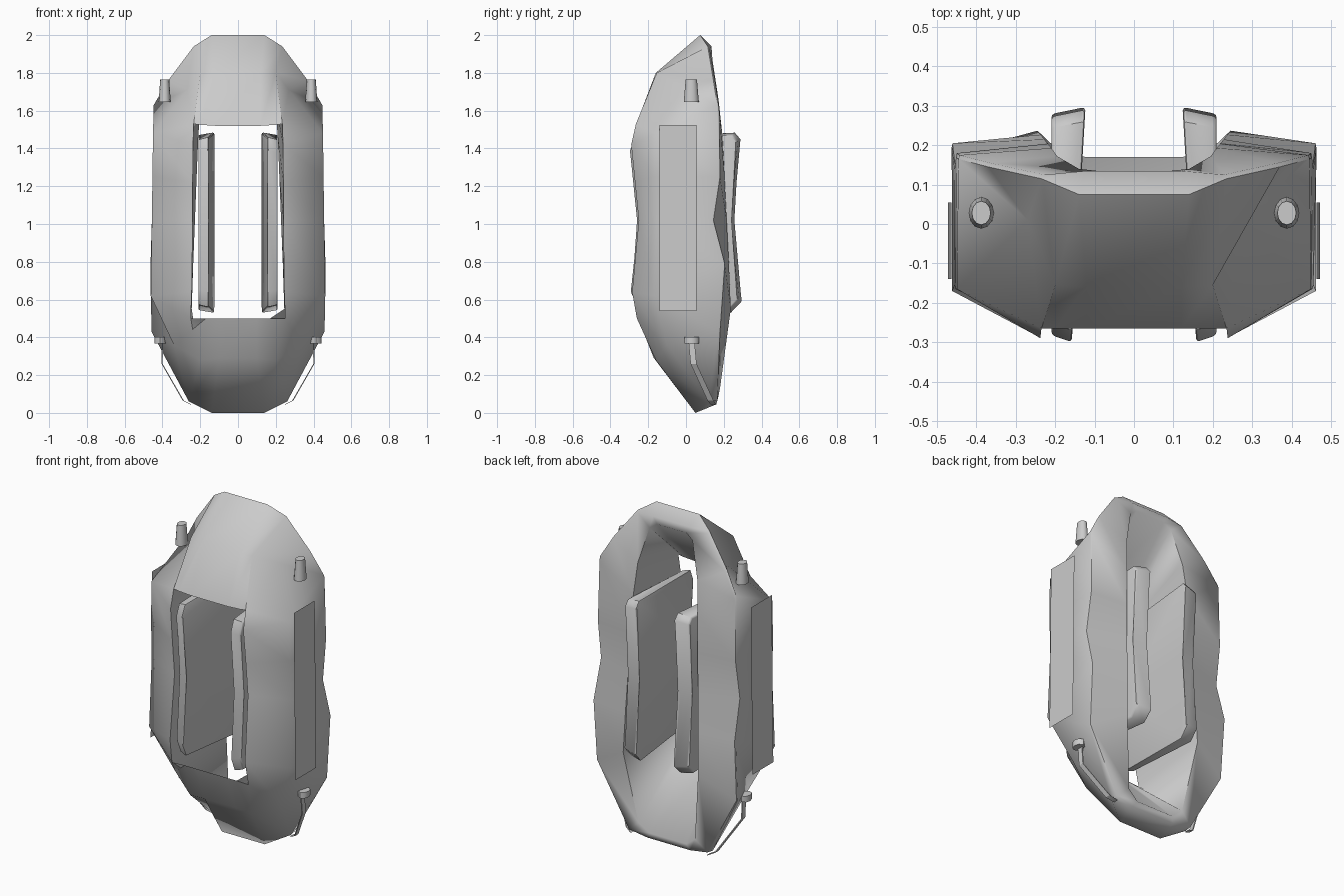
import bpy, bmesh, math
from mathutils import Vector

cube = bpy.data.objects.get("Cube")
if cube:
    bpy.data.objects.remove(cube)

grey = bpy.data.materials.new("light_grey")
grey.use_nodes = True
grey.diffuse_color = (0.6, 0.6, 0.6, 1)
grey.node_tree.nodes["Principled BSDF"].inputs["Base Color"].default_value = (0.6, 0.6, 0.6, 1)


def finish(name, bm, smooth=30):
    bmesh.ops.recalc_face_normals(bm, faces=bm.faces[:])
    mesh = bpy.data.meshes.new(name)
    bm.to_mesh(mesh)
    bm.free()
    mesh.materials.append(grey)
    ob = bpy.data.objects.new(name, mesh)
    bpy.context.collection.objects.link(ob)
    bpy.ops.object.select_all(action="DESELECT")
    ob.select_set(True)
    bpy.context.view_layer.objects.active = ob
    bpy.ops.object.shade_smooth_by_angle(angle=math.radians(smooth))
    return ob


def closed_loop(half):
    """Mirror a left-hand half outline into a full ring."""
    return half + [(-x, y, z) for x, y, z in reversed(half)]


def loft(bm, loops, wrap):
    rings = [[bm.verts.new(p) for p in loop] for loop in loops]
    pairs = list(zip(rings, rings[1:])) + ([(rings[-1], rings[0])] if wrap else [])
    for a, b in pairs:
        for i in range(len(a)):
            j = (i + 1) % len(a)
            bm.faces.new((a[i], a[j], b[j], b[i]))
    return rings


# Hull ring: front opening, shoulder, outer rim, rear lip and rear opening
front_opening = [(.12, -.265, 1.52), (.2, -.265, 1.525), (.235, -.265, 1.53),
                 (.238, -.29, 1.42), (.24, -.27, 1.22), (.24, -.25, 1.02),
                 (.245, -.285, .64), (.25, -.26, .5), (.17, -.255, .5), (.1, -.255, .5)]
shoulder = [(.12, -.16, 1.8), (.2, -.155, 1.8), (.27, .01, 1.71),
            (.45, -.165, 1.48), (.453, -.165, 1.25), (.456, -.155, 1.02),
            (.462, -.17, .62), (.34, -.1, .36), (.2, -.16, .28), (.1, -.17, .29)]
rim = [(.14, .075, 2), (.235, .115, 1.94), (.37, .145, 1.76),
       (.446, .165, 1.63), (.452, .17, 1.25), (.456, .135, 1.02),
       (.463, .195, .79), (.458, .17, .43), (.26, .12, .06), (.14, .05, 0)]
rear_lip = [(.12, .135, 1.94), (.228, .125, 1.93), (.365, .155, 1.75),
            (.443, .175, 1.61), (.45, .18, 1.25), (.454, .145, 1.02),
            (.461, .205, .79), (.456, .18, .43), (.257, .165, .065), (.14, .16, .045)]
rear_opening = [(.095, .135, 1.9), (.14, .14, 1.87), (.195, .172, 1.66),
                (.21, .193, 1.47), (.219, .204, 1.25), (.228, .215, 1.02),
                (.237, .227, .79), (.245, .237, .55), (.185, .18, .13), (.12, .17, .08)]
bm = bmesh.new()
rings = loft(bm, [closed_loop(h) for h in
                  (front_opening, shoulder, rim, rear_lip, rear_opening)], True)
# Fold lines where the shoulder drops to the side ledges
for ring, i, j in ((1, 2, 3), (1, 7, 8), (0, 2, 1), (0, 2, 3)):
    for a, b in ((i, j), (-1 - i, -1 - j)):
        bmesh.ops.connect_verts(bm, verts=[rings[ring][a], rings[ring + 1][b]])
finish("hull_ring", bm, 65)


def side_pad(s):
    """Waisted upright pad with rounded edges, standing inside the opening."""
    outline = [(-.27, 1.46), (-.3, 1.39), (-.25, 1.02), (-.295, .64), (-.26, .56),
               (.24, .53), (.297, .59), (.247, 1.02), (.29, 1.45), (.26, 1.485)]
    bm = bmesh.new()

    def inner(y):
        return .158 - .035 * (y + .3) / .6
    loft(bm, [[(s * inner(y), y, z) for y, z in outline],
              [(s * .21, y * .94, 1.01 + (z - 1.01) * .97) for y, z in outline]], False)
    bm.verts.ensure_lookup_table()
    n = len(outline)
    caps = [bm.faces.new(bm.verts[:n]), bm.faces.new(bm.verts[n:])]
    rims = list({e for f in caps for e in f.edges})
    bmesh.ops.bevel(bm, geom=rims, offset=.009, segments=2, profile=.5, affect="EDGES")
    finish("side_pad_" + ("left" if s > 0 else "right"), bm, 50)


def side_plate(name, s):
    """Thin sheet lying just outside the hull wall."""
    bm = bmesh.new()
    bm.faces.new([bm.verts.new((s * x, y, z)) for x, y, z in
                  ((.463, -.14, 1.525), (.463, .055, 1.525),
                   (.473, .055, .54), (.473, -.14, .54))])
    finish(name, bm)


def cone(name, centre, r1, r2, depth, sides, stretch=1):
    bm = bmesh.new()
    bmesh.ops.create_cone(bm, cap_ends=True, segments=sides, radius1=r1, radius2=r2, depth=depth)
    for v in bm.verts:
        v.co.y *= stretch
        v.co += Vector(centre)
    return finish(name, bm, 50)


def strap(name, s):
    """Thin bent strip hanging from the lower knob."""
    path = [(.4, .03, .37), (.402, .04, .26), (.29, .13, .065), (.25, .145, .045)]
    bm = bmesh.new()
    w, t = .016, .003
    loft(bm, [[(s * (x + dx), y + dy, z) for dx, dy in
               ((-t, -w), (t, -w), (t, w), (-t, w))] for x, y, z in path], False)
    bmesh.ops.holes_fill(bm, edges=bm.edges[:])
    finish(name, bm)


for s, side in ((1, "left"), (-1, "right")):
    side_pad(s)
    side_plate("side_plate_" + side, s)
    cone("upper_post_" + side, (s * .388, .028, 1.705), .032, .024, .12, 12, 1.25)
    cone("lower_knob_" + side, (s * .412, .03, .385), .03, .03, .035, 8, 1.3)
    strap("hook_strap_" + side, s)
